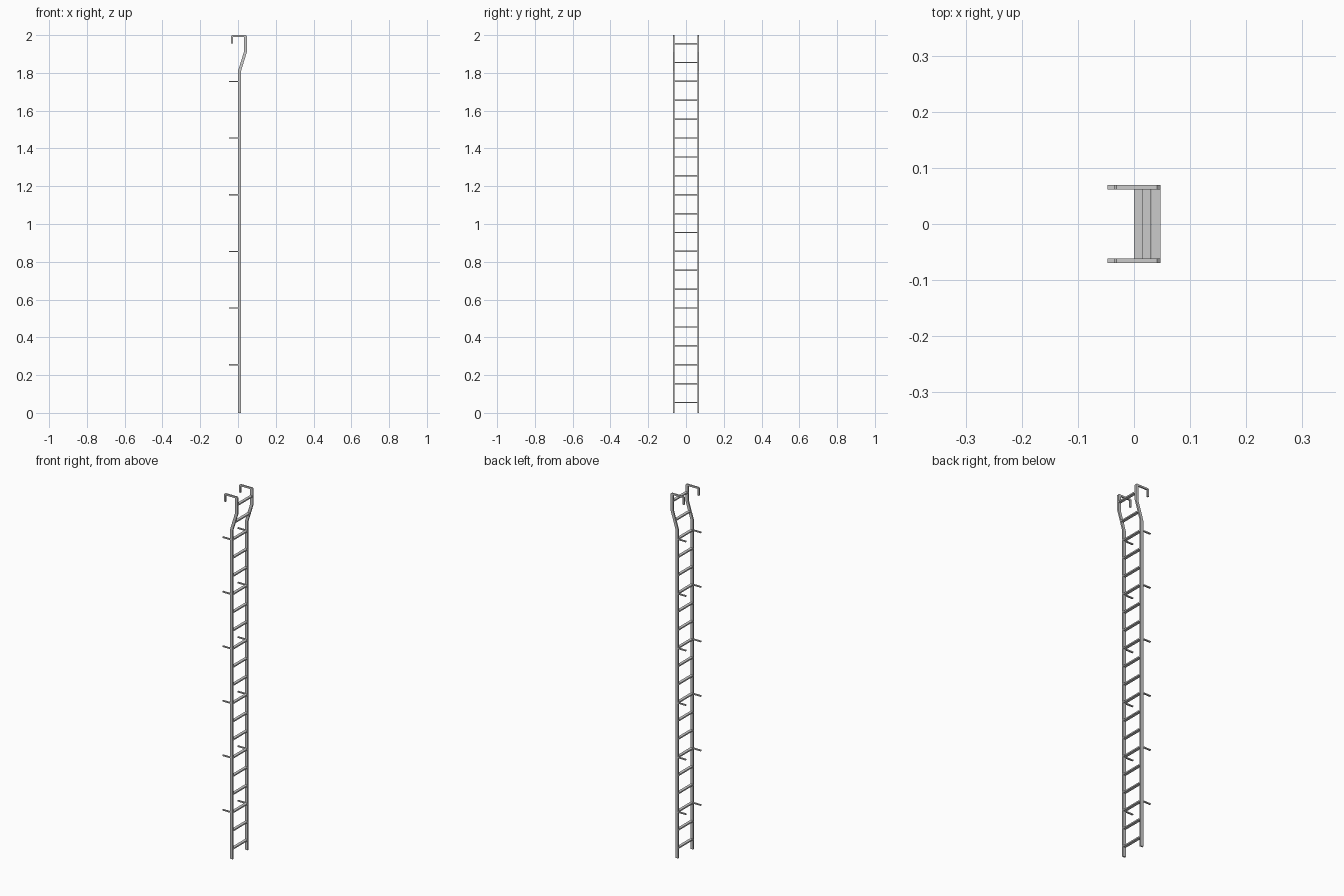
import bpy, bmesh

if "Cube" in bpy.data.objects:
    bpy.data.objects.remove(bpy.data.objects["Cube"])

RAIL_IN, RAIL_OUT = 0.0615, 0.0695
RAIL_W = 0.016

def extrude_profile(name, pts, y0, y1):
    """Extrude an (x, z) outline along y."""
    bm = bmesh.new()
    face = bm.faces.new([bm.verts.new((x, y0, z)) for x, z in pts])
    ret = bmesh.ops.extrude_face_region(bm, geom=[face])
    verts = [v for v in ret["geom"] if isinstance(v, bmesh.types.BMVert)]
    bmesh.ops.translate(bm, verts=verts, vec=(0, y1 - y0, 0))
    bmesh.ops.recalc_face_normals(bm, faces=bm.faces)
    mesh = bpy.data.meshes.new(name)
    bm.to_mesh(mesh)
    bm.free()
    obj = bpy.data.objects.new(name, mesh)
    bpy.context.collection.objects.link(obj)
    return obj

def box_profile(x0, x1, zc, h):
    return [(x0, zc - h / 2), (x1, zc - h / 2), (x1, zc + h / 2), (x0, zc + h / 2)]

def rail_x(z):
    """Left edge of the rail at height z, following the bend near the top."""
    return 0.031 * min(max((z - 1.81) / 0.10, 0), 1)

# Rail outline with the bent neck and the hook at the top
rail = [(0, 0), (RAIL_W, 0), (RAIL_W, 1.81), (0.047, 1.91), (0.047, 1.994),
        (0.041, 2.0), (-0.031, 2.0), (-0.036, 1.995), (-0.036, 1.955),
        (-0.027, 1.955), (-0.027, 1.991), (0.031, 1.991), (0.031, 1.91), (0, 1.81)]

for side, s in (("left", -1), ("right", 1)):
    y0, y1 = sorted((s * RAIL_IN, s * RAIL_OUT))
    extrude_profile(f"{side}_rail", rail, y0, y1)
    # Wall stand-off pegs
    for i in range(6):
        extrude_profile(f"{side}_wall_peg_{i + 1}",
                        box_profile(-0.047, 0.002, 0.255 + 0.3 * i, 0.006), y0, y1)

# Rungs
for i in range(20):
    z = 0.055 + 0.1 * i
    x = rail_x(z)
    extrude_profile(f"rung_{i + 1}", box_profile(x, x + RAIL_W, z, 0.007),
                    -RAIL_IN - 0.001, RAIL_IN + 0.001)
